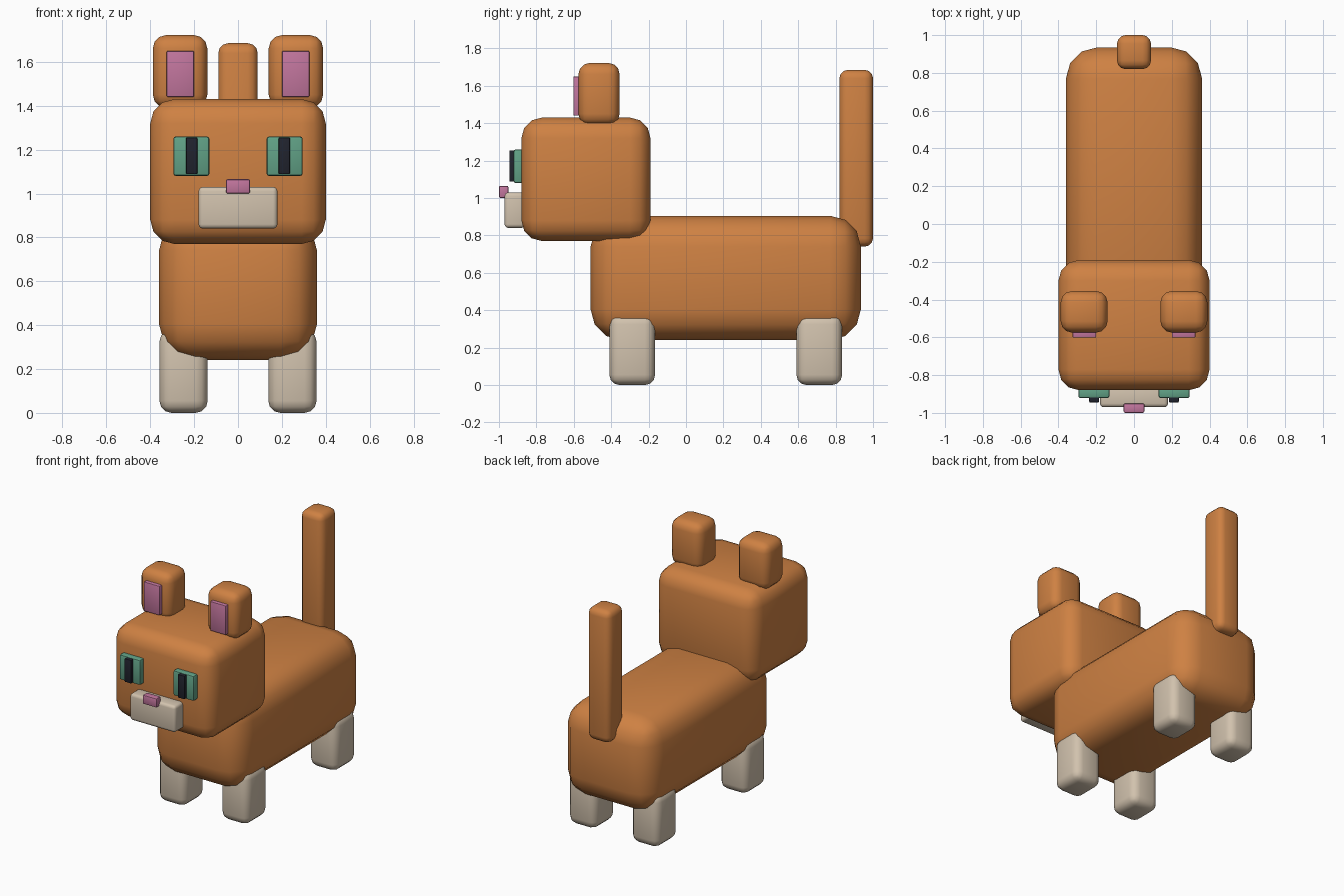
import bpy
import bmesh
import math
from mathutils import Vector

default = bpy.data.objects.get("Cube")
if default:
    bpy.data.objects.remove(default, do_unlink=True)


def make_material(name, rgb):
    mat = bpy.data.materials.new(name)
    mat.use_nodes = True
    color = (*rgb, 1)
    mat.diffuse_color = color
    mat.node_tree.nodes["Principled BSDF"].inputs["Base Color"].default_value = color
    return mat


ORANGE = make_material("orange fur", (0.62, 0.22, 0.056))
CREAM = make_material("cream fur", (0.64, 0.54, 0.42))
PINK = make_material("pink skin", (0.54, 0.18, 0.34))
GREEN = make_material("green iris", (0.12, 0.36, 0.24))
BLACK = make_material("dark pupil", (0.015, 0.017, 0.027))


def rounded_box(name, x, y, z, bevel, mat, segments=3):
    """Box spanning the given (min, max) ranges with rounded edges."""
    center = Vector([(a + b) / 2 for a, b in (x, y, z)])
    size = [b - a for a, b in (x, y, z)]
    bm = bmesh.new()
    bmesh.ops.create_cube(bm, size=1)
    bmesh.ops.scale(bm, vec=size, verts=bm.verts)
    bmesh.ops.bevel(bm, geom=bm.edges[:], offset=bevel, segments=segments,
                    profile=0.5, affect='EDGES', clamp_overlap=True)
    mesh = bpy.data.meshes.new(name)
    bm.to_mesh(mesh)
    bm.free()
    mesh.materials.append(mat)
    obj = bpy.data.objects.new(name, mesh)
    obj.location = center
    bpy.context.collection.objects.link(obj)
    bpy.ops.object.select_all(action='DESELECT')
    obj.select_set(True)
    bpy.context.view_layer.objects.active = obj
    bpy.ops.object.shade_smooth_by_angle(angle=math.radians(40))
    return obj


def pair(name, x, *args, **kwargs):
    """Same box on the left (+x) and the right (-x)."""
    rounded_box("left_" + name, x, *args, **kwargs)
    rounded_box("right_" + name, (-x[1], -x[0]), *args, **kwargs)


# Body, head and tail
rounded_box("body", (-0.36, 0.36), (-0.51, 0.935), (0.24, 0.905), 0.165, ORANGE)
rounded_box("head", (-0.4, 0.4), (-0.88, -0.19), (0.77, 1.43), 0.11, ORANGE)
rounded_box("tail", (-0.09, 0.09), (0.82, 1.0), (0.74, 1.685), 0.045, ORANGE)

# Legs
pair("front_leg", (0.138, 0.358), (-0.41, -0.165), (0, 0.38), 0.055, CREAM)
pair("back_leg", (0.138, 0.358), (0.59, 0.835), (0, 0.38), 0.055, CREAM)

# Ears
pair("ear", (0.14, 0.388), (-0.575, -0.355), (1.39, 1.722), 0.06, ORANGE)
pair("inner_ear", (0.2, 0.325), (-0.602, -0.55), (1.44, 1.65), 0.006, PINK, segments=2)

# Face
pair("eye", (0.13, 0.295), (-0.922, -0.86), (1.08, 1.26), 0.012, GREEN, segments=2)
pair("pupil", (0.185, 0.237), (-0.945, -0.9), (1.088, 1.255), 0.005, BLACK, segments=2)
rounded_box("muzzle", (-0.18, 0.18), (-0.97, -0.86), (0.84, 1.03), 0.02, CREAM)
rounded_box("nose", (-0.055, 0.055), (-1.0, -0.95), (1.0, 1.065), 0.008, PINK, segments=2)
